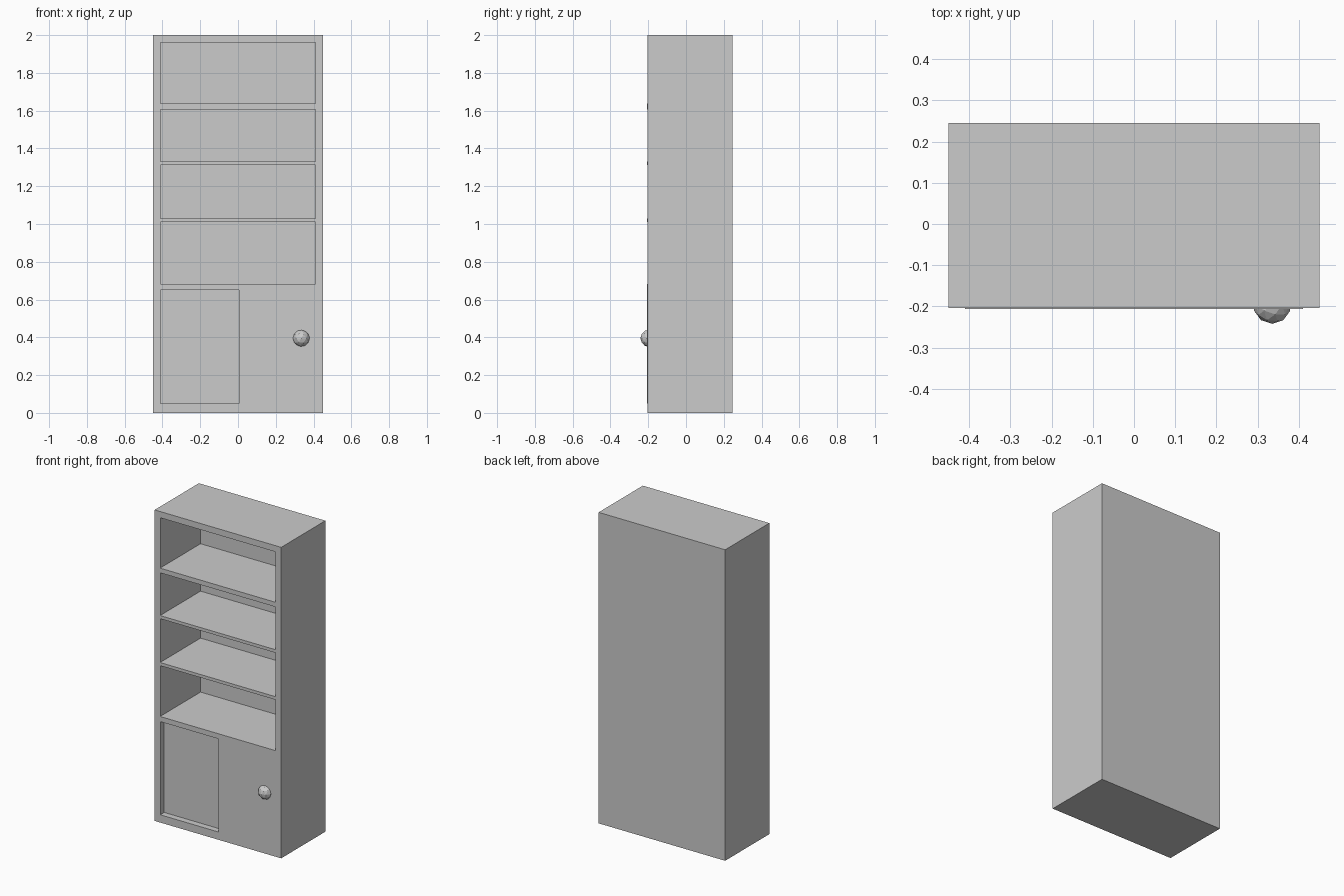
import bpy, math

if "Cube" in bpy.data.objects:
    bpy.data.objects.remove(bpy.data.objects["Cube"])


def box(name, x, y, z):
    bpy.ops.mesh.primitive_cube_add(
        size=1, location=(sum(x) / 2, sum(y) / 2, sum(z) / 2))
    o = bpy.context.object
    o.name = name
    o.scale = (x[1] - x[0], y[1] - y[0], z[1] - z[0])
    bpy.ops.object.transform_apply(location=False, rotation=False, scale=True)
    return o


W, FRONT, BACK, H, T = 0.45, -0.204, 0.245, 2.0, 0.04
IN = W - T

# Carcass: one block with the interior cut out, so outer faces stay seamless
carcass = box("carcass", (-W, W), (FRONT, BACK), (0, H))
cutter = box("interior_cutter", (-IN, IN), (FRONT - 0.1, BACK - T), (0.05, 1.96))
mod = carcass.modifiers.new("hollow", 'BOOLEAN')
mod.object = cutter
mod.solver = 'EXACT'
bpy.context.view_layer.objects.active = carcass
bpy.ops.object.modifier_apply(modifier=mod.name)
bpy.data.objects.remove(cutter)

# Shelves, standing very slightly proud of the frame
for i, (z0, z1) in enumerate([(0.65, 0.683), (1.01, 1.03),
                              (1.312, 1.332), (1.607, 1.637)]):
    box(f"shelf_{i + 1}", (-IN, IN), (FRONT - 0.002, BACK - T), (z0, z1))

# Sliding doors: left one runs behind the right one
box("rear_sliding_door", (-IN, 0.03), (-0.164, -0.13), (0.05, 0.65))
box("front_sliding_door", (0.005, IN), (FRONT - 0.002, -0.167), (0.05, 0.65))

# Faceted round knob
bpy.ops.mesh.primitive_ico_sphere_add(
    subdivisions=2, radius=0.046, location=(0.335, -0.196, 0.395))
bpy.context.object.name = "door_knob"
